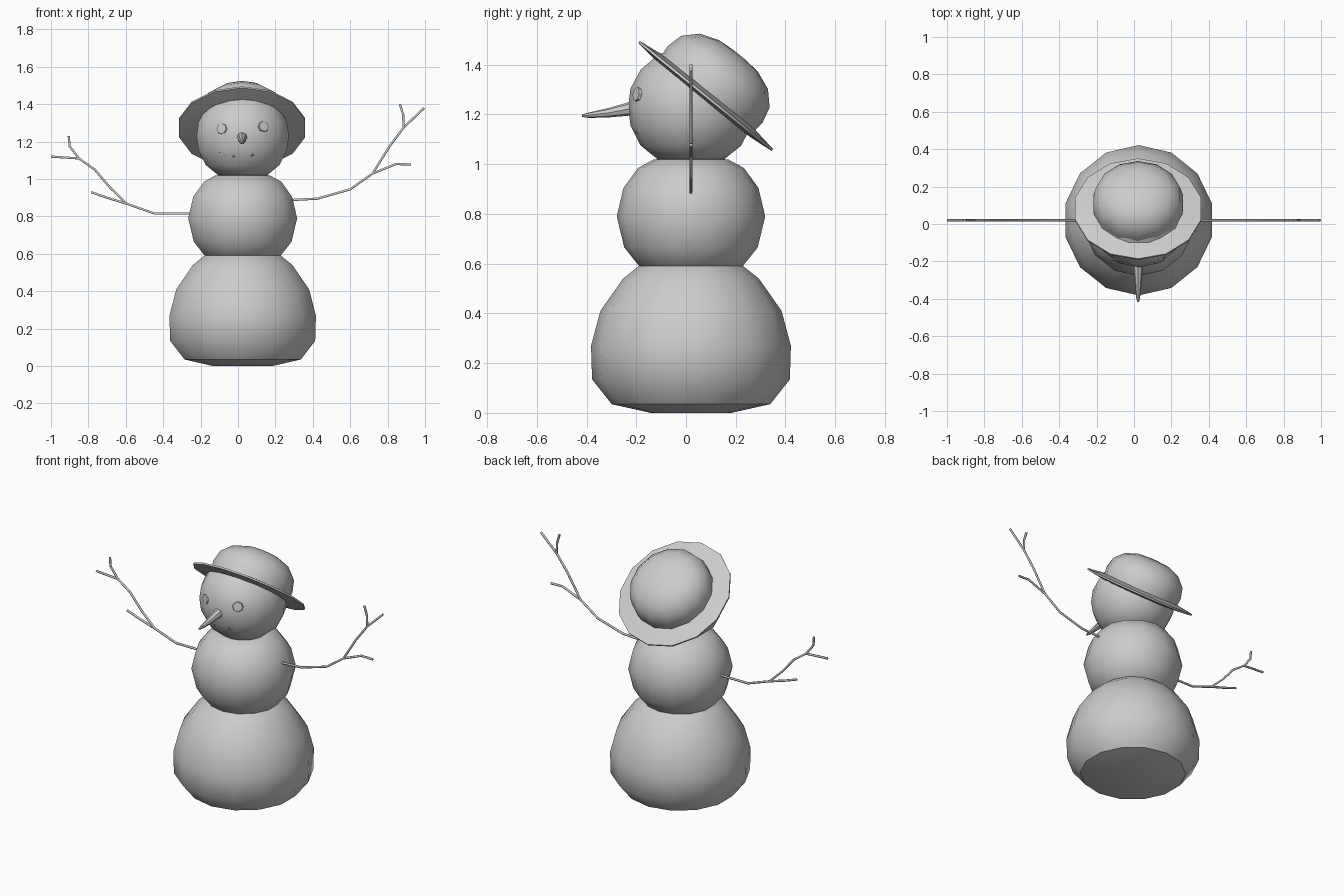
import bpy, bmesh, math
from mathutils import Vector, Matrix

if "Cube" in bpy.data.objects:
    bpy.data.objects.remove(bpy.data.objects["Cube"])

CX, CY = 0.025, 0.02   # body axis
SIDES = 14


def finish(name, bm, matrix=Matrix(), angle=36):
    bmesh.ops.recalc_face_normals(bm, faces=bm.faces)
    me = bpy.data.meshes.new(name)
    bm.to_mesh(me)
    bm.free()
    ob = bpy.data.objects.new(name, me)
    bpy.context.collection.objects.link(ob)
    ob.matrix_world = matrix
    bpy.ops.object.select_all(action='DESELECT')
    ob.select_set(True)
    bpy.context.view_layer.objects.active = ob
    bpy.ops.object.shade_smooth_by_angle(angle=math.radians(angle))
    return ob


def lathe(name, profile, matrix=Matrix(), sides=SIDES, angle=36):
    """Revolve (radius, height) points; both ends are closed by a cap."""
    bm = bmesh.new()
    rings = []
    for r, z in profile:
        rings.append([bm.verts.new((1.012 * r * math.cos(a), 1.012 * r * math.sin(a), z))
                      for a in (math.pi / 2 + 2 * math.pi * i / sides for i in range(sides))])
    for lo, hi in zip(rings, rings[1:]):
        for i in range(sides):
            j = (i + 1) % sides
            bm.faces.new((lo[i], lo[j], hi[j], hi[i]))
    bm.faces.new(rings[0])
    bm.faces.new(rings[-1])
    return finish(name, bm, matrix, angle)


axis = Matrix.Translation((CX, CY, 0))

# Snowballs
lathe("bottom_snowball", [(0.16, 0), (0.315, 0.035), (0.393, 0.135), (0.397, 0.27),
                          (0.36, 0.41), (0.27, 0.54), (0.205, 0.592), (0.10, 0.635)], axis)
lathe("middle_snowball", [(0.10, 0.535), (0.20, 0.583), (0.265, 0.665), (0.295, 0.79),
                          (0.268, 0.905), (0.21, 0.985), (0.15, 1.018), (0.06, 1.03)], axis)
lathe("head_snowball", [(0.05, 1.003), (0.13, 1.018), (0.20, 1.075), (0.24, 1.155), (0.25, 1.23),
                        (0.24, 1.305), (0.20, 1.38), (0.13, 1.44), (0.05, 1.47)], axis)

# Tilted hat: brim and crown
hat = Matrix.Translation((0.022, 0.08, 1.275)) @ Matrix.Rotation(-math.radians(39), 4, 'X')
lathe("hat_brim", [(0.22, -0.018), (0.27, -0.014), (0.341, -0.006), (0.341, 0.004),
                   (0.28, 0.012), (0.22, 0.022)], hat)
lathe("hat_crown", [(0.237, 0.0), (0.242, 0.06), (0.226, 0.125), (0.175, 0.178),
                    (0.10, 0.207), (0.03, 0.213)], hat)

# Eyes: flat octagonal buttons facing out from the head
head = Vector((CX, CY, 1.235))
for side, z in ((-1, 1.268), (1, 1.28)):
    pos = Vector((CX + side * 0.108, -0.19, z))
    rot = (pos - head).to_track_quat('Z', 'Y').to_matrix().to_4x4()
    lathe("left_eye" if side < 0 else "right_eye",
          [(0.03, -0.02), (0.033, 0.0), (0.028, 0.013)],
          Matrix.Translation(pos) @ rot, sides=8)

# Mouth: row of small stones barely out of the face
for i, (x, z) in enumerate([(-0.095, 1.147), (-0.065, 1.132), (-0.02, 1.126),
                            (0.03, 1.126), (0.075, 1.132), (0.11, 1.147)]):
    dx, dz = x - CX, z - 1.23
    y = CY - math.sqrt(0.238 ** 2 - dx * dx - dz * dz)
    bm = bmesh.new()
    bmesh.ops.create_icosphere(bm, subdivisions=1, radius=0.013)
    finish(f"mouth_stone_{i + 1}", bm, Matrix.Translation((x, y, z)))

# Nose: bent cone made of loops along a short path
bm = bmesh.new()
loops = []
for y, z, r in [(-0.18, 1.228, 0.03), (-0.23, 1.222, 0.027), (-0.31, 1.207, 0.019),
                (-0.39, 1.197, 0.011), (-0.418, 1.195, 0.005)]:
    loops.append([bm.verts.new((0.022 + r * math.cos(a), y, z + r * math.sin(a)))
                  for a in (math.tau * k / 8 for k in range(8))])
for a, b in zip(loops, loops[1:]):
    for k in range(8):
        bm.faces.new((a[k], a[k - 1], b[k - 1], b[k]))
bm.faces.new(loops[0])
bm.faces.new(loops[-1])
finish("nose", bm)


def twigs(name, paths):
    """Branching stick arm: one bevelled curve with several splines."""
    cu = bpy.data.curves.new(name, 'CURVE')
    cu.dimensions = '3D'
    cu.bevel_depth = 0.0068
    cu.bevel_resolution = 1
    cu.use_fill_caps = True
    for path in paths:
        sp = cu.splines.new('POLY')
        sp.points.add(len(path) - 1)
        for p, (x, z) in zip(sp.points, path):
            p.co = (x, CY, z, 1)
    bpy.context.collection.objects.link(bpy.data.objects.new(name, cu))


# Stick arms with forks
twigs("left_arm", [
    [(-0.20, 0.815), (-0.445, 0.815), (-0.595, 0.868), (-0.685, 0.955),
     (-0.765, 1.05), (-0.85, 1.11), (-1.0, 1.12)],
    [(-0.595, 0.868), (-0.70, 0.90), (-0.785, 0.93)],
    [(-0.85, 1.11), (-0.90, 1.175), (-0.905, 1.23)]])
twigs("right_arm", [
    [(0.23, 0.885), (0.425, 0.895), (0.60, 0.945), (0.72, 1.03),
     (0.81, 1.175), (0.885, 1.275), (0.995, 1.38)],
    [(0.72, 1.03), (0.845, 1.08), (0.925, 1.078)],
    [(0.885, 1.275), (0.883, 1.345), (0.865, 1.40)]])
